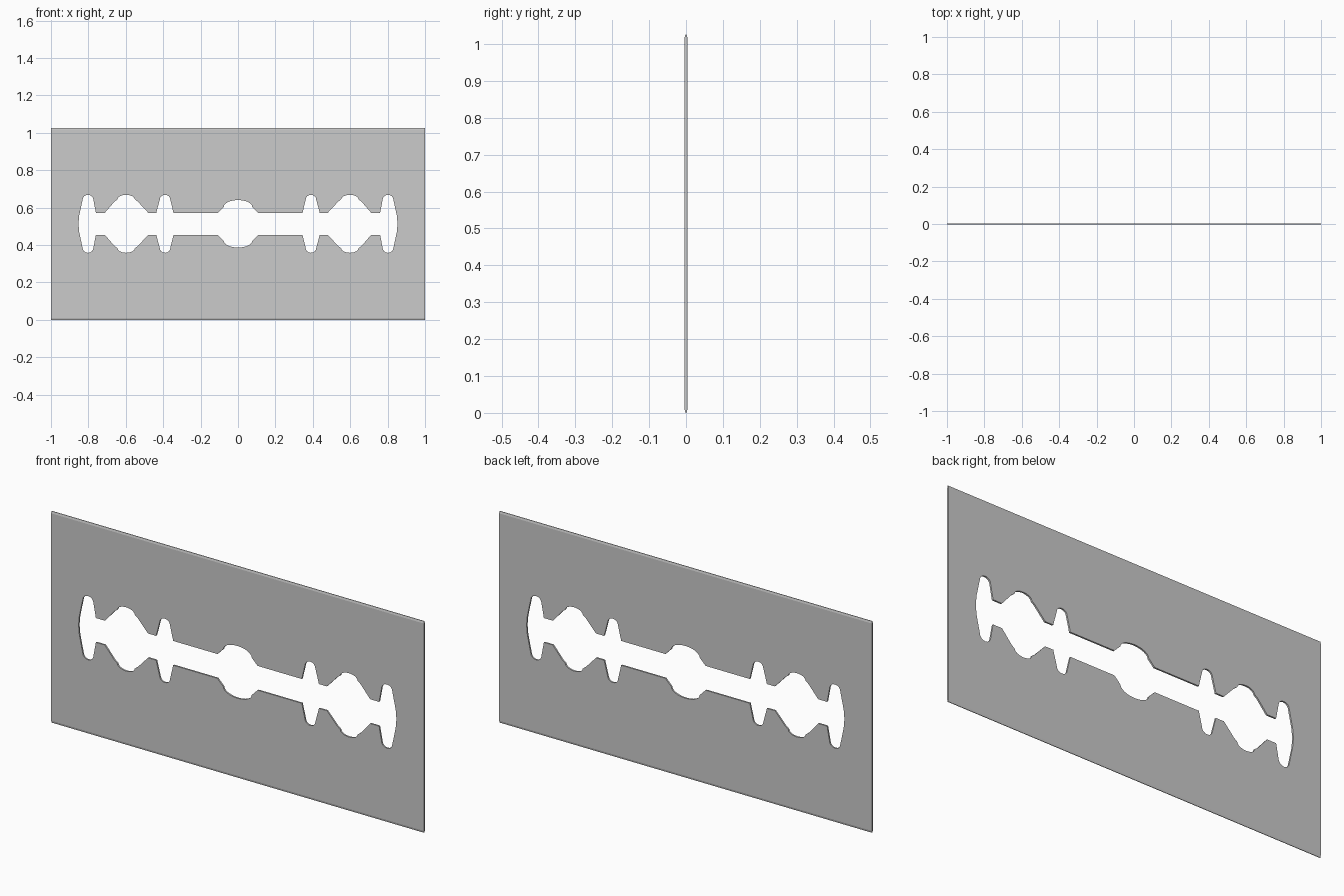
import bpy, bmesh, math

if "Cube" in bpy.data.objects:
    bpy.data.objects.remove(bpy.data.objects["Cube"])

H = 1.026          # blade height
MID = H / 2
T = 0.004          # half thickness


def prism(name, pts, axis, half):
    """Extrude a closed 2D outline symmetrically along x or y."""
    bm = bmesh.new()
    place = (lambda p, d: (d, p[0], p[1])) if axis == 'x' else (lambda p, d: (p[0], d, p[1]))
    face = bm.faces.new([bm.verts.new(place(p, -half)) for p in pts])
    ext = bmesh.ops.extrude_face_region(bm, geom=[face])
    vec = (2 * half, 0, 0) if axis == 'x' else (0, 2 * half, 0)
    bmesh.ops.translate(bm, vec=vec, verts=[v for v in ext['geom'] if isinstance(v, bmesh.types.BMVert)])
    bmesh.ops.recalc_face_normals(bm, faces=bm.faces)
    me = bpy.data.meshes.new(name)
    bm.to_mesh(me)
    bm.free()
    ob = bpy.data.objects.new(name, me)
    bpy.context.collection.objects.link(ob)
    return ob


def cap(cx, rx, h0, h1, n=8):
    """Rounded top from left to right: half ellipse on height h0."""
    return [(cx - rx * math.cos(math.pi * i / n), h0 + (h1 - h0) * math.sin(math.pi * i / n))
            for i in range(n + 1)]


# Blade plate with ground edges at top and bottom
e, tip = 0.010, 0.0015
plate = prism("blade_plate", [(-tip, 0), (tip, 0), (T, e), (T, H - e), (tip, H), (-tip, H),
                              (-T, H - e), (-T, e)], 'x', 1.0)

# Upper right quarter of the slot outline, from the centre outward
S = 0.059
quarter = [(0.127 * math.sin(a) * 0.6, 0.091 + 0.036 * math.cos(a))
           for a in [math.pi / 2 * i / 6 for i in range(7)]]
quarter += [(0.108, S), (0.345, S)]
quarter += cap(0.39, 0.028, 0.130, 0.155) + [(0.437, S), (0.48, S)]
quarter += [(0.535, 0.118)] + cap(0.598, 0.047, 0.130, 0.155) + [(0.661, 0.118), (0.712, S), (0.760, S)]
quarter += cap(0.802, 0.029, 0.128, 0.155) + [(0.849, 0.045), (0.853, 0.0)]

# Mirror the quarter to the full slot outline
upper = [(-x, z) for x, z in reversed(quarter[1:])] + quarter
lower = [(x, -z) for x, z in reversed(upper[1:-1])]
cutter = prism("slot_cutter", [(x, z + MID) for x, z in upper + lower], 'y', 0.05)
cutter.hide_render = True
cutter.hide_viewport = False
cutter.display_type = 'WIRE'

# Cut the slot through the plate
mod = plate.modifiers.new("slot", 'BOOLEAN')
mod.operation = 'DIFFERENCE'
mod.solver = 'EXACT'
mod.object = cutter
bpy.context.view_layer.objects.active = plate
plate.select_set(True)
bpy.ops.object.modifier_apply(modifier=mod.name)
bpy.data.objects.remove(cutter)
